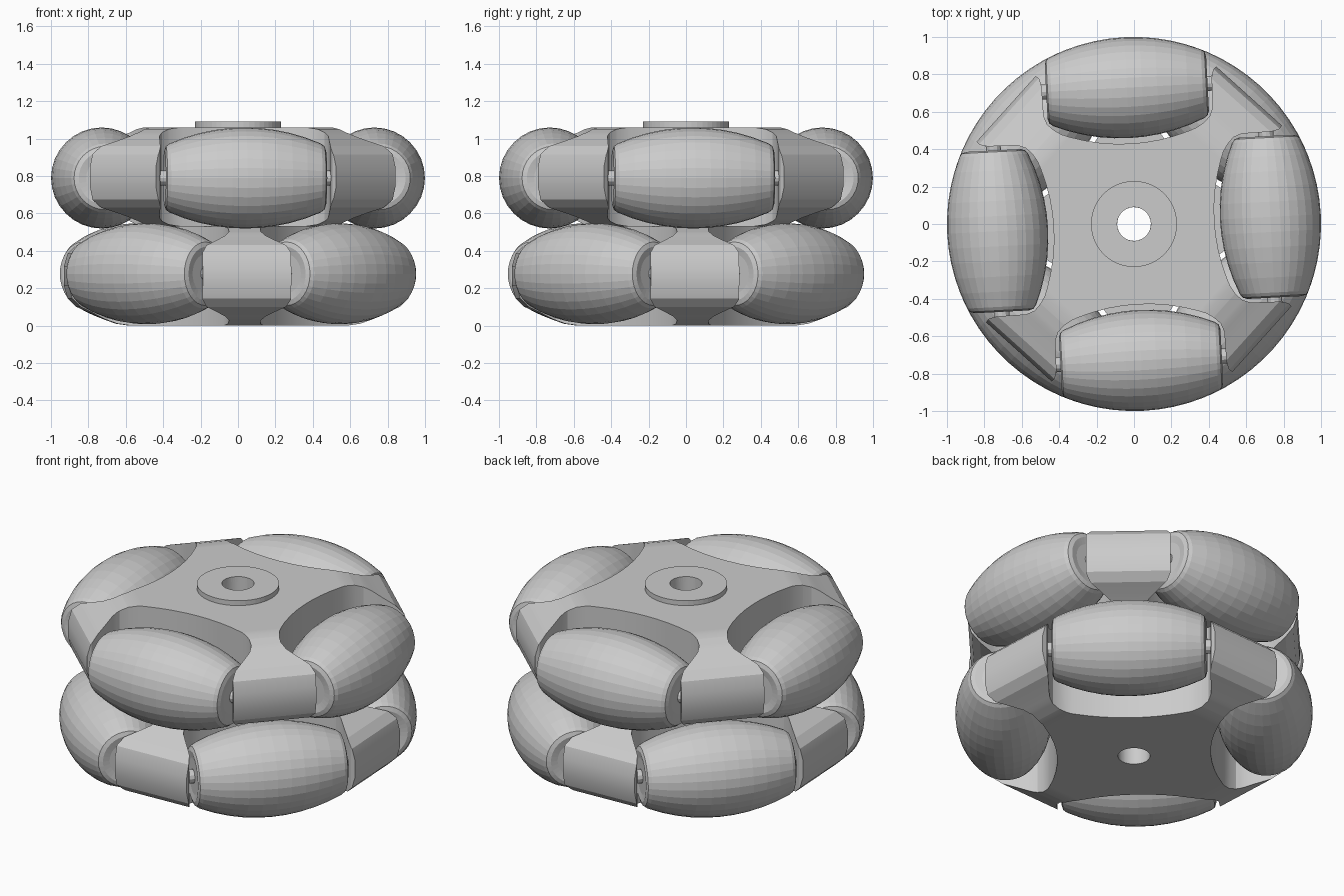
import bpy, bmesh
from math import sin, cos, pi, sqrt, radians
from mathutils import Matrix

if "Cube" in bpy.data.objects:
    bpy.data.objects.remove(bpy.data.objects["Cube"])

ROLL_R = 0.73          # distance of roller axes from wheel centre


def finish(bm, name, mat=Matrix()):
    bmesh.ops.recalc_face_normals(bm, faces=bm.faces)
    me = bpy.data.meshes.new(name)
    bm.to_mesh(me)
    bm.free()
    ob = bpy.data.objects.new(name, me)
    bpy.context.collection.objects.link(ob)
    ob.matrix_world = mat
    return ob


def lathe(profile, n, name, mat=Matrix(), closed=False):
    """Revolve (r, z) points about z; open profiles are capped at both ends."""
    bm = bmesh.new()
    rings = [[bm.verts.new((r * cos(2 * pi * i / n), r * sin(2 * pi * i / n), z))
              for i in range(n)] for r, z in profile]
    pairs = list(zip(rings, rings[1:]))
    if closed:
        pairs.append((rings[-1], rings[0]))
    else:
        bm.faces.new(rings[0])
        bm.faces.new(rings[-1])
    for a, b in pairs:
        for i in range(n):
            j = (i + 1) % n
            bm.faces.new((a[i], a[j], b[j], b[i]))
    return finish(bm, name, mat)


def barrel(t):
    return sqrt(1 - t * t) - ROLL_R


def pocket_cutter(mat):
    """Four roller pockets, x tangential and y radial, extruded through z."""
    ts = [0.08 * i for i in range(5)] + [0.36]
    half = [(t, ROLL_R - barrel(t) - 0.03) for t in ts]
    half += [(0.40, 0.522), (0.435, 0.555), (0.452, 0.60), (0.455, 0.76),
             (0.465, 0.80), (0.50, 0.835), (0.50, 1.5)]
    outline = half + [(-u, v) for u, v in reversed(half[1:])]
    bm = bmesh.new()
    for k in range(4):
        rot = Matrix.Rotation(k * pi / 2, 4, 'Z')
        f = bm.faces.new([bm.verts.new(rot @ Matrix.Translation((u, v, -0.5)).translation)
                          for u, v in outline])
        top = bmesh.ops.extrude_face_region(bm, geom=[f])
        bmesh.ops.translate(bm, vec=(0, 0, 1),
                            verts=[g for g in top['geom'] if isinstance(g, bmesh.types.BMVert)])
    return finish(bm, "pocket_cutter", mat)


def cut(ob, cutter):
    cutter.hide_render = True
    m = ob.modifiers.new("cut", 'BOOLEAN')
    m.operation, m.solver, m.object = 'DIFFERENCE', 'EXACT', cutter
    bpy.context.view_layer.objects.active = ob
    bpy.ops.object.modifier_apply(modifier=m.name)
    bpy.data.objects.remove(cutter)


# spoke profile: flat centre, rounding down to the spoke ends
half = [(0.58, 0.265), (0.65, 0.255), (0.72, 0.23), (0.79, 0.195),
        (0.855, 0.165), (0.90, 0.12), (0.92, 0.05)]
core_profile = [(r * sqrt(2), -z) for r, z in half] + [(r * sqrt(2), z) for r, z in reversed(half)]

# roller profile: barrel following the wheel rim, rounded ends
ts = [-0.405 + 0.081 * i for i in range(11)]
ends = [(0.105, 0.425), (0.145, 0.432), (0.17, 0.424)]
roller_profile = ([(r, -t) for r, t in ends] + [(barrel(t), t) for t in ts]
                  + [(r, t) for r, t in reversed(ends)])

for layer, zc, zr, deg in (("lower", 0.265, 0.277, 48), ("upper", 0.795, 0.789, 3)):
    turn = Matrix.Rotation(radians(deg), 4, 'Z')
    # four-spoke core with roller pockets and bore
    place = Matrix.Translation((0, 0, zc)) @ turn
    core = lathe(core_profile, 4, layer + "_core", place)
    cut(core, pocket_cutter(place))
    cut(core, lathe([(0.09, -0.6), (0.09, 0.6)], 32, "bore_cutter", place))
    bpy.ops.object.select_all(action='DESELECT')
    core.select_set(True)
    bpy.context.view_layer.objects.active = core
    bpy.ops.object.shade_smooth_by_angle(angle=radians(20))
    # barrel rollers with axle pins
    for k in range(4):
        mat = (Matrix.Translation((0, 0, zr)) @ Matrix.Rotation(radians(deg) + k * pi / 2, 4, 'Z')
               @ Matrix.Translation((ROLL_R, 0, 0)) @ Matrix.Rotation(pi / 2, 4, 'X'))
        lathe(roller_profile, 32, f"{layer}_roller_{k + 1}", mat)
        lathe([(0.04, -0.48), (0.04, 0.48)], 12, f"{layer}_axle_{k + 1}", mat)

# raised hub sleeve around the bore
lathe([(0.09, 0.001), (0.23, 0.001), (0.23, 1.09), (0.09, 1.09)], 48, "hub", closed=True)
